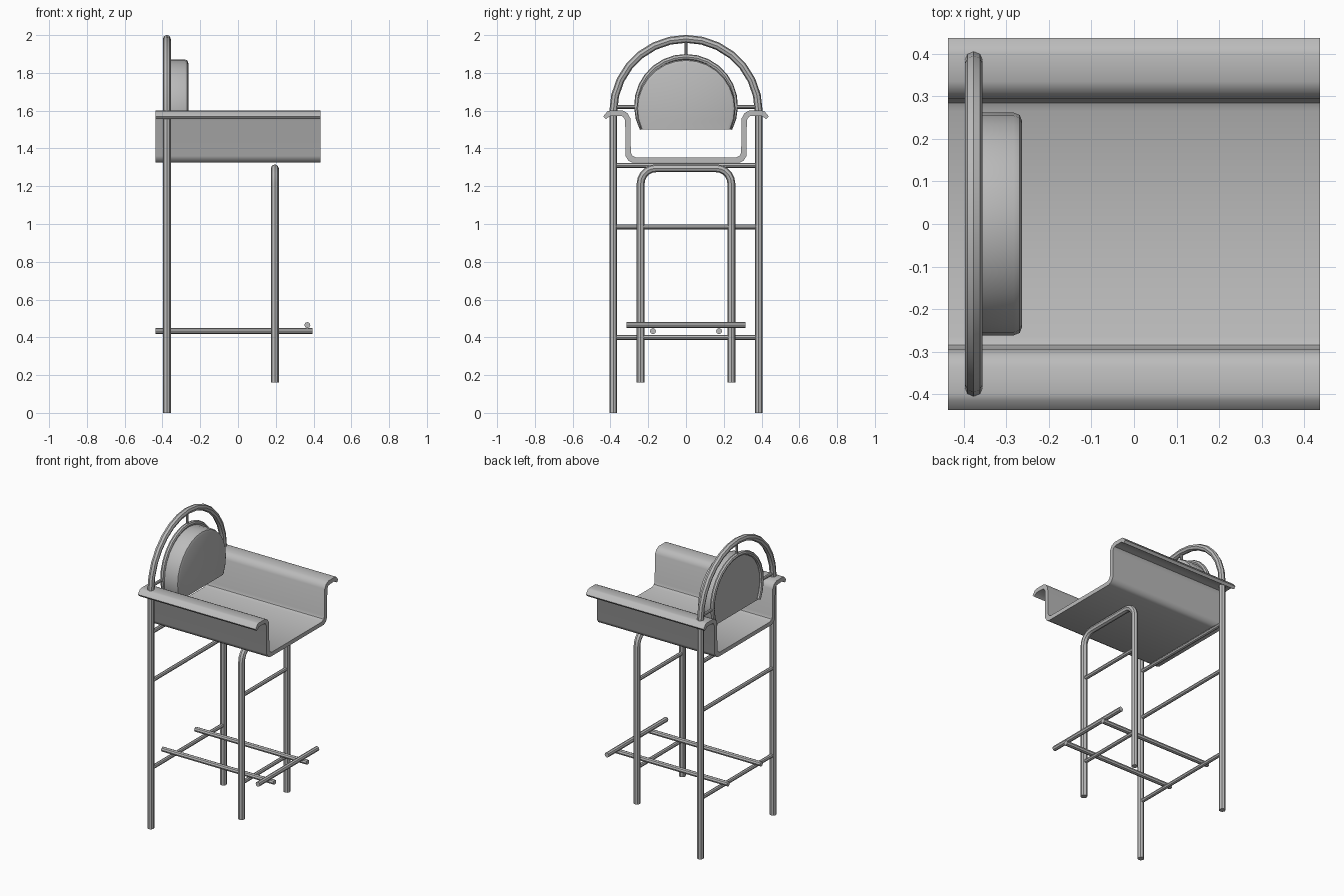
import bpy, bmesh
from math import sin, cos, pi, radians

cube = bpy.data.objects.get("Cube")
if cube:
    bpy.data.objects.remove(cube, do_unlink=True)

steel = bpy.data.materials.new("grey_steel")
steel.use_nodes = True
GREY = (0.5, 0.5, 0.5, 1)
steel.diffuse_color = GREY
steel.node_tree.nodes["Principled BSDF"].inputs["Base Color"].default_value = GREY

BACK_X, FRONT_X = -0.377, 0.195


def finish(obj):
    """Give the part its material and smooth shading with sharp edges."""
    obj.data.materials.clear()
    obj.data.materials.append(steel)
    bpy.ops.object.select_all(action="DESELECT")
    obj.select_set(True)
    bpy.context.view_layer.objects.active = obj
    if obj.type == "CURVE":
        bpy.ops.object.convert(target="MESH")
    bpy.ops.object.shade_smooth_by_angle(angle=radians(40))


def tube(name, points, radius):
    """Sweep a capped round tube along a path."""
    curve = bpy.data.curves.new(name, "CURVE")
    curve.dimensions = "3D"
    curve.bevel_depth = radius
    curve.bevel_resolution = 2
    curve.use_fill_caps = True
    spline = curve.splines.new("POLY")
    spline.points.add(len(points) - 1)
    for p, co in zip(spline.points, points):
        p.co = (*co, 1)
    obj = bpy.data.objects.new(name, curve)
    bpy.context.collection.objects.link(obj)
    finish(obj)


def arc(cy, cz, r, start, end, steps):
    """Points (y, z) along an arc, angles in degrees."""
    angles = [radians(start + (end - start) * i / steps) for i in range(steps + 1)]
    return [(cy + r * cos(a), cz + r * sin(a)) for a in angles]


def at_x(x, pairs):
    return [(x, y, z) for y, z in pairs]


def prism(name, outline, x0, x1, bevel=0):
    """Extrude a (y, z) outline along x, optionally rounding the x1 rim."""
    bm = bmesh.new()
    face = bm.faces.new([bm.verts.new((x0, y, z)) for y, z in outline])
    new = bmesh.ops.extrude_face_region(bm, geom=[face])["geom"]
    moved = [v for v in new if isinstance(v, bmesh.types.BMVert)]
    bmesh.ops.translate(bm, verts=moved, vec=(x1 - x0, 0, 0))
    bmesh.ops.recalc_face_normals(bm, faces=bm.faces)
    if bevel:
        rim = [e for e in bm.edges if all(v in moved for v in e.verts)
               and any(v.co.z > min(z for y, z in outline) + 0.01 for v in e.verts)]
        bmesh.ops.bevel(bm, geom=rim, offset=bevel, segments=2, profile=0.5, affect="EDGES")
    mesh = bpy.data.meshes.new(name)
    bm.to_mesh(mesh)
    bm.free()
    obj = bpy.data.objects.new(name, mesh)
    bpy.context.collection.objects.link(obj)
    finish(obj)


# Bent sheet seat with flared arms: outer skin, then inner skin back
outer = [(0.285, 1.325), (0.305, 1.335), (0.32, 1.36), (0.322, 1.55),
         (0.335, 1.57), (0.36, 1.573), (0.40, 1.573), (0.425, 1.555)]
inner = [(0.438, 1.57), (0.415, 1.597), (0.40, 1.60), (0.335, 1.60),
         (0.31, 1.587), (0.295, 1.56), (0.292, 1.38), (0.285, 1.362), (0.265, 1.352)]
half = outer + inner
prism("seat", half + [(-y, z) for y, z in reversed(half)], -0.437, 0.437)

# Rear legs and hoop in one tube
hoop = arc(0, 1.595, 0.385, 0, 180, 14)
tube("back_frame", at_x(BACK_X, [(0.385, 0)] + hoop + [(-0.385, 0)]), 0.021)

# Front legs joined by a rounded top
corner = arc(0.16, 1.215, 0.08, 0, 90, 5)
bend = corner + [(-y, z) for y, z in reversed(corner)]
tube("front_frame", at_x(FRONT_X, [(0.24, 0.16)] + bend + [(-0.24, 0.16)]), 0.021)

# Cross bars between the legs
for z in (0.40, 0.985, 1.31):
    tube("back_cross_bar", at_x(BACK_X, [(-0.385, z), (0.385, z)]), 0.013)
for z in (0.40, 0.985):
    tube("front_cross_bar", at_x(FRONT_X, [(-0.24, z), (0.24, z)]), 0.013)

# Footrest: two rails and the bar lying on them
for y in (-0.175, 0.175):
    tube("footrest_rail", [(-0.437, y, 0.433), (0.395, y, 0.433)], 0.016)
tube("footrest_bar", at_x(0.367, [(-0.315, 0.465), (0.315, 0.465)]), 0.016)

# Backrest pad, its ring and the struts holding it
prism("backrest_pad", arc(0, 1.61, 0.262, -25, 205, 18), -0.375, -0.263, 0.02)
tube("backrest_ring", at_x(BACK_X, arc(0, 1.625, 0.26, -28, 208, 18)), 0.015)
for side in (-1, 1):
    tube("side_strut", at_x(BACK_X, [(side * 0.26, 1.62), (side * 0.385, 1.62)]), 0.01)
tube("top_strut", at_x(BACK_X, [(0, 1.885), (0, 1.98)]), 0.008)
